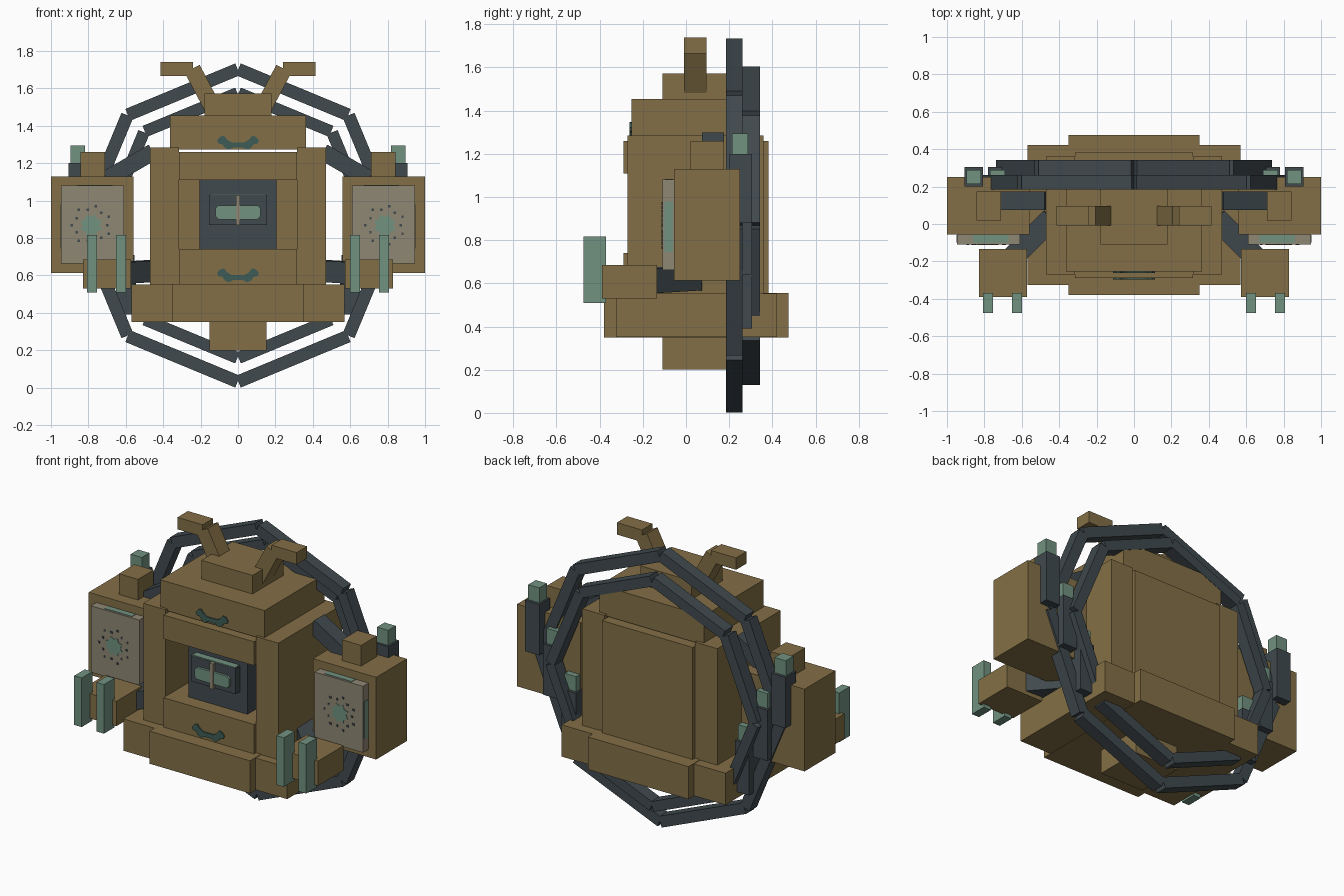
import bpy, bmesh, math
from mathutils import Matrix, Vector

if "Cube" in bpy.data.objects:
    bpy.data.objects.remove(bpy.data.objects["Cube"])


def material(name, rgb):
    m = bpy.data.materials.new(name)
    m.diffuse_color = (*rgb, 1)
    m.use_nodes = True
    m.node_tree.nodes["Principled BSDF"].inputs["Base Color"].default_value = m.diffuse_color
    return m


BROWN = material("khaki brown", (0.227, 0.159, 0.061))
DARK = material("dark slate", (0.051, 0.067, 0.076))
TEAL = material("pale teal", (0.165, 0.287, 0.216))
GRAY = material("warm gray", (0.275, 0.242, 0.178))
DEEP = material("deep teal", (0.048, 0.107, 0.093))


def finish(bm, name, mat):
    bmesh.ops.recalc_face_normals(bm, faces=bm.faces)
    me = bpy.data.meshes.new(name)
    bm.to_mesh(me)
    bm.free()
    me.materials.append(mat)
    ob = bpy.data.objects.new(name, me)
    bpy.context.collection.objects.link(ob)
    return ob


def add_cube(bm, center, size, rot=Matrix.Identity(4)):
    m = Matrix.Translation(center) @ rot @ Matrix.Diagonal((*size, 1))
    bmesh.ops.create_cube(bm, size=1, matrix=m)


def box(name, mat, x, y, z):
    """Box from its limits on each axis."""
    bm = bmesh.new()
    lims = (x, y, z)
    add_cube(bm, [(a + b) / 2 for a, b in lims], [b - a for a, b in lims])
    return finish(bm, name, mat)


def pair(name, mat, x, y, z):
    """Box on the right and its mirror on the left."""
    box(name + "_right", mat, x, y, z)
    box(name + "_left", mat, (-x[1], -x[0]), y, z)


def beam_pair(name, mat, a, b, wide, tall):
    """Bar between two points, on both sides."""
    for side, s in (("right", 1), ("left", -1)):
        p, q = Vector((a[0] * s, *a[1:])), Vector((b[0] * s, *b[1:]))
        d = (q - p).normalized()
        up = Vector((0, 0, 1))
        v = d.cross(up).normalized()
        w = v.cross(d)
        rot = Matrix((d, v, w)).transposed().to_4x4()
        bm = bmesh.new()
        add_cube(bm, (p + q) / 2, ((q - p).length, wide, tall), rot)
        finish(bm, f"{name}_{side}", mat)


def plate(name, mat, pts, y, depth):
    """Front-facing outline with a small thickness."""
    bm = bmesh.new()
    f = bm.faces.new([bm.verts.new((px, y, pz)) for px, pz in pts])
    r = bmesh.ops.extrude_face_region(bm, geom=[f])
    vs = [g for g in r["geom"] if isinstance(g, bmesh.types.BMVert)]
    bmesh.ops.translate(bm, verts=vs, vec=(0, -depth, 0))
    finish(bm, name, mat)


# Octagonal rings made of eight separate bars
def ring(name, apothem, half, thick, y):
    bm = bmesh.new()
    for k in range(8):
        a = math.radians(22.5 + 45 * k)
        r = apothem - thick / 2
        c = (r * math.sin(a), (y[0] + y[1]) / 2, 0.867 + r * math.cos(a))
        add_cube(bm, c, (half * 2, y[1] - y[0], thick), Matrix.Rotation(a, 4, 'Y'))
    finish(bm, name, DARK)


ring("outer_ring", 0.806, 0.318, 0.068, (0.185, 0.262))
ring("inner_ring", 0.687, 0.268, 0.063, (0.262, 0.342))

# Torso with an open front recess
pair("torso_column", BROWN, (0.315, 0.47), (-0.27, 0.36), (0.55, 1.285))
box("torso_core", BROWN, (-0.315, 0.315), (0.0, 0.383), (0.55, 1.26))
box("upper_bar", BROWN, (-0.315, 0.315), (-0.29, 0.0), (1.11, 1.26))
box("lower_bar", BROWN, (-0.315, 0.315), (-0.29, 0.0), (0.55, 0.74))
box("head", BROWN, (-0.363, 0.363), (-0.253, 0.34), (1.272, 1.455))
box("neck_cap", BROWN, (-0.178, 0.178), (-0.11, 0.2), (1.455, 1.572))

# Base
box("base_wide", BROWN, (-0.57, 0.57), (-0.325, 0.422), (0.352, 0.552))
box("base_long", BROWN, (-0.35, 0.35), (-0.38, 0.475), (0.35, 0.555))
box("base_foot", BROWN, (-0.153, 0.153), (-0.11, 0.2), (0.2, 0.352))

# Core device inside the recess
box("device_body", DARK, (-0.205, 0.205), (-0.2, 0.0), (0.74, 1.11))
box("device_frame", DARK, (-0.155, 0.155), (-0.245, -0.2), (0.87, 1.03))
box("device_cap", TEAL, (-0.15, 0.15), (-0.243, -0.2), (1.03, 1.036))
hw, c = 0.12, 0.015
plate("device_lens", TEAL,
      [(-hw, 0.9 + c), (-hw + c, 0.9), (hw - c, 0.9), (hw, 0.9 + c),
       (hw, 0.975 - c), (hw - c, 0.975), (-hw + c, 0.975), (-hw, 0.975 - c)], -0.245, 0.015)
box("device_divider", GRAY, (-0.012, 0.012), (-0.266, -0.24), (0.87, 1.03))

# Small curved ornaments above and below the recess
half_outline = [(0.035, 0.04), (0.06, 0.055), (0.075, 0.075), (0.095, 0.07),
                (0.112, 0.05), (0.105, 0.033), (0.085, 0.03), (0.07, 0.01),
                (0.05, 0.0), (0.025, 0.012)]
outline = half_outline + [(-x, z) for x, z in reversed(half_outline)]
for name, y, z0 in (("upper_ornament", -0.253, 1.272), ("lower_ornament", -0.29, 0.563)):
    plate(name, DEEP, [(x, z0 + z) for x, z in outline], y, 0.008)

# Horns
beam_pair("horn_stem", BROWN, (0.137, 0.043, 1.50), (0.245, 0.043, 1.705), 0.104, 0.09)
pair("horn_tip", BROWN, (0.24, 0.415), (-0.009, 0.095), (1.665, 1.74))

# Shoulders and arms
pair("shoulder", BROWN, (0.56, 1.0), (-0.055, 0.25), (0.613, 1.13))
pair("shoulder_knob", BROWN, (0.71, 0.843), (0.02, 0.175), (1.13, 1.26))
beam_pair("upper_arm", DARK, (0.455, 0.125, 1.26), (0.70, 0.125, 1.118), 0.1, 0.09)
beam_pair("lower_arm", DARK, (0.44, 0.03, 0.625), (0.68, -0.21, 0.61), 0.12, 0.115)
pair("hand", BROWN, (0.573, 0.83), (-0.39, -0.135), (0.53, 0.686))
for n, x in (("inner", 0.6), ("outer", 0.755)):
    pair(n + "_finger", TEAL, (x, x + 0.052), (-0.475, -0.37), (0.508, 0.817))

# Shoulder panels with a speckled round centre
pair("shoulder_panel", GRAY, (0.61, 0.947), (-0.11, -0.055), (0.663, 1.08))
pair("panel_top_inlay", TEAL, (0.67, 0.86), (-0.098, -0.06), (1.08, 1.083))
pair("panel_side_inlay", TEAL, (0.947, 0.95), (-0.1, -0.06), (0.745, 0.98))
for side, s in (("right", 1), ("left", -1)):
    cx, cz = 0.785 * s, 0.868
    pts = []
    for k in range(16):
        a = k * math.pi / 8
        r = 0.062 if k % 2 else 0.045
        pts.append((cx + r * math.cos(a), cz + r * math.sin(a)))
    plate("panel_disc_" + side, TEAL, pts, -0.11, 0.003)
    bm = bmesh.new()
    for k in range(14):
        a = k * math.tau / 14
        r = 0.085 + 0.02 * (k % 2)
        add_cube(bm, (cx + r * math.cos(a), -0.111, cz + r * math.sin(a)), (0.013, 0.004, 0.013))
    finish(bm, "panel_speckles_" + side, DARK)

# Stepped posts with pale tips behind the shoulders
for k, (x, z) in enumerate(((0.857, 0.88), (0.73, 0.64), (0.603, 0.39))):
    pair(f"post_{k + 1}", DARK, (x - 0.05, x + 0.05), (0.2, 0.305), (z, z + 0.32))
    pair(f"post_tip_{k + 1}", TEAL, (x - 0.039, x + 0.039), (0.213, 0.288), (z + 0.32, z + 0.415))
